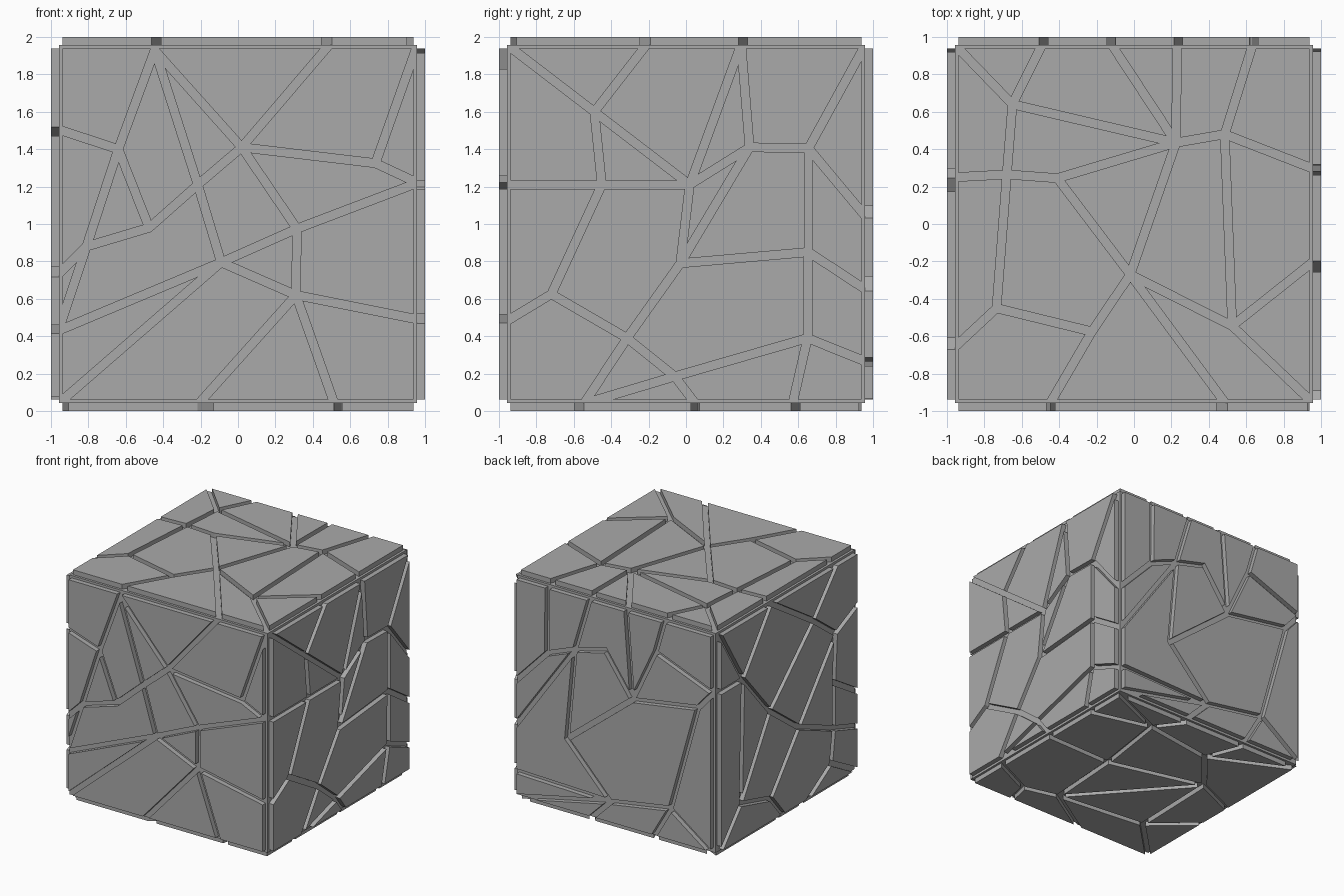
import bpy, bmesh
from math import atan2
from mathutils import Vector

if "Cube" in bpy.data.objects:
    bpy.data.objects.remove(bpy.data.objects["Cube"])

EDGE = 96      # half side of the crack network, hundredths
GAP = 2.25     # half width of a crack
BASE, TOP = 0.95, 1.0

# Dark grey stone
stone = bpy.data.materials.new("dark_stone")
stone.diffuse_color = (0.4, 0.4, 0.4, 1)
stone.use_nodes = True
stone.node_tree.nodes["Principled BSDF"].inputs["Base Color"].default_value = stone.diffuse_color


def trace_cells(nodes, paths):
    """Split the square into cells along the crack paths; counter-clockwise loops of points."""
    links = {k: set() for k in nodes}

    def join(a, b):
        links[a].add(b)
        links[b].add(a)

    for path in paths.split():
        for a, b in zip(path, path[1:]):
            join(a, b)
    rim = [k for k, p in nodes.items() if max(abs(p.x), abs(p.y)) > EDGE - 0.5]
    rim.sort(key=lambda k: atan2(nodes[k].y, nodes[k].x))
    for a, b in zip(rim, rim[1:] + rim[:1]):
        join(a, b)

    def angle(a, b):
        d = nodes[b] - nodes[a]
        return atan2(d.y, d.x)

    ring = {a: sorted(s, key=lambda b: angle(a, b)) for a, s in links.items()}
    todo = {(a, b) for a in ring for b in ring[a]}
    cells = []
    while todo:
        a, b = start = min(todo)
        loop = []
        while True:
            todo.discard((a, b))
            loop.append(nodes[a])
            a, b = b, ring[b][ring[b].index(a) - 1]
            if (a, b) == start:
                break
        if area(loop) > 0:
            cells.append(loop)
    return cells


def area(loop):
    return sum(p.cross(q) for p, q in zip(loop, loop[1:] + loop[:1])) / 2


def inset(loop):
    """Shrink a cell evenly by half a crack width."""
    out = []
    for i, p in enumerate(loop):
        d1 = (p - loop[i - 1]).normalized()
        d2 = (loop[(i + 1) % len(loop)] - p).normalized()
        n1, n2 = Vector((-d1.y, d1.x)), Vector((-d2.y, d2.x))
        out.append(p + (n1 + n2) * GAP / max(1 + n1.dot(n2), 0.02))
    return out


def stone_panels(name, place, v_mid, points, paths):
    """Raised stone panels on one side; 1-4 are the corners of the square."""
    nodes = {k: Vector((u, v - v_mid)) for k, (u, v) in points.items()}
    for k, (u, v) in zip("1234", ((-1, -1), (1, -1), (1, 1), (-1, 1))):
        nodes[k] = Vector((u, v)) * EDGE
    bm = bmesh.new()
    for cell in trace_cells(nodes, paths):
        shape = inset(cell)
        if area(shape) <= 0:
            continue
        low, high = ([bm.verts.new(place(p.x / 100, p.y / 100, h)) for p in shape]
                     for h in (BASE, TOP))
        bm.faces.new(low[::-1])
        bm.faces.new(high)
        for i in range(len(shape)):
            bm.faces.new((low[i - 1], low[i], high[i], high[i - 1]))
    bmesh.ops.recalc_face_normals(bm, faces=bm.faces)
    mesh = bpy.data.meshes.new(name)
    bm.to_mesh(mesh)
    bm.free()
    mesh.materials.append(stone)
    bpy.context.collection.objects.link(bpy.data.objects.new(name, mesh))


# Solid core seen at the bottom of the cracks
bpy.ops.mesh.primitive_cube_add(size=1.915, location=(0, 0, 1))
bpy.context.object.name = "core"
bpy.context.object.data.materials.append(stone)

# Front side (x, z)
stone_panels("front_panels", lambda u, v, h: (u, -h, v + 1), 100, dict(
    t=(-44.5, 196), a=(-44.5, 193), b=(-64, 140), c=(-81, 88), d=(-47.5, 98),
    e=(-21.5, 121), f=(2, 141), g=(-9, 79.5), h=(31.5, 97.5), i=(73.5, 132.5),
    j=(96, 122), k=(31, 62), l=(-96, 150.5), m=(-96, 73), n=(-96, 43),
    o=(49, 196), p=(96, 49), q=(51.5, 4), r=(-21, 4)),
    "ta abl bcm cn bdc deghfea af fo fi i3 ijh hkg kp kq kr g1 gn ef")

# Right side (y, z)
stone_panels("right_panels", lambda u, v, h: (h, u, v + 1), 100, dict(
    a=(-49, 160), b=(-45, 121), c=(2, 121), d=(-72, 62.5), e=(-31.5, 39),
    f=(-3, 79), g=(-6, 18.5), h=(65, 39), i=(65.5, 85), j=(65.5, 140.5),
    k=(34, 141), l=(-96, 121), m=(-96, 48), n=(-21, 196), o=(29.5, 196),
    p=(96, 104), q=(96, 65), r=(96, 26.5), s=(-54.5, 4), t=(5, 4), u=(57, 4)),
    "4an abdm ac lbcfed egs es gt ghr hu hijkf jp j3 if iq ck co ok")

# Top side (x, y)
stone_panels("top_panels", lambda u, v, h: (u, v, h + 1), 0, dict(
    a=(-65, 64), b=(22.5, 43.5), c=(-68, 26.5), d=(-41, 24.5), e=(-2, -27),
    f=(-73.5, -45), g=(-22.5, -57.5), h=(52.5, -54.5), i=(48.5, 48),
    l=(-96, 25), m=(-96, -66), n=(-49, 96), o=(-12, 96), p=(23, 96), q=(63.5, 96),
    r=(96, 29.5), s=(96, -20), t=(-45, -96), u=(49, -96)),
    "4an ab bo bp acl cdb de be cfm fgegt ehs eu h2 hib iq ir")

# Back side (x, z)
stone_panels("back_panels", lambda u, v, h: (u, h, v + 1), 100, dict(
    a=(64.5, 137), b=(37.5, 147.5), c=(8, 155), d=(-40.5, 166.5), e=(-18, 118.5),
    f=(-81.5, 128.5), g=(-55, 33.5), h=(45, 68), i=(3, 24),
    l=(-49, 196), m=(-12, 196), n=(23, 196), o=(64, 196), p=(96, 104),
    q=(96, 65), r=(96, 26.5), s=(-96, 145), t=(23, 4), u=(-38, 4)),
    "oap abce bn bq bhe em edl ds efs fgu g1 gi ih ir it i2")

# Left side (y, z)
stone_panels("left_panels", lambda u, v, h: (-h, u, v + 1), 100, dict(
    a=(64, 145), b=(27, 103), c=(-13, 73.5), d=(-33, 159), e=(-64, 136),
    f=(-61.5, 94), g=(-61.5, 54), h=(-57.5, 25), i=(25.5, 26), j=(67, 37),
    l=(96, 145), m=(25, 196), n=(-66, 196), o=(-96, 150.5), p=(-96, 73),
    q=(-96, 43), r=(-23, 4), s=(7, 4)),
    "3al am abc aj bj bd mdn deo ec efp fgq gc ci gh h1 hr ij is j2")

# Bottom side (x, y)
stone_panels("bottom_panels", lambda u, v, h: (u, v, 1 - h), 0, dict(
    a=(27, -66), b=(31.5, 3.5), c=(41.5, 72), d=(-24.5, 62), e=(-57, -57),
    f=(-54.5, 25.5), g=(58, -74), l=(53, -96), m=(-21, -96), n=(96, -56),
    o=(96, 5), p=(96, 58), q=(23, 96), r=(-38, 96), s=(-96, -23), t=(-96, 7)),
    "nga lg ma ae ab af bo bf bc cp c3 cq cd df dr d4 ft ef es e1")
